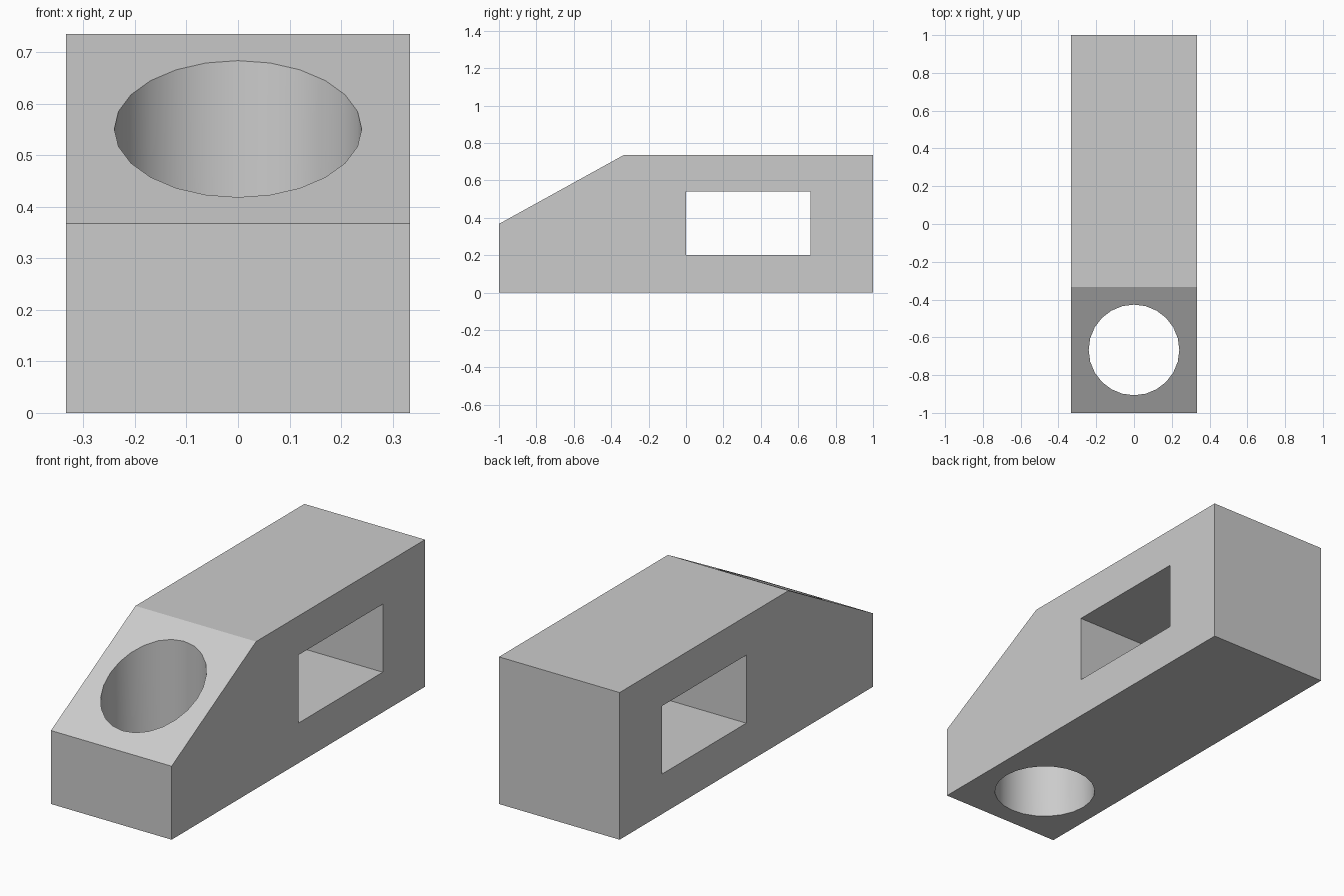
import bpy
import bmesh
import math

if "Cube" in bpy.data.objects:
    bpy.data.objects.remove(bpy.data.objects["Cube"], do_unlink=True)

grey = bpy.data.materials.new("plain grey")
grey.use_nodes = True
colour = (0.6, 0.6, 0.6, 1)
grey.diffuse_color = colour
grey.node_tree.nodes["Principled BSDF"].inputs["Base Color"].default_value = colour

HALF_WIDTH = 1 / 3


def extrude_profile(name, points, half_width):
    """Extrude a (y, z) outline symmetrically along x."""
    bm = bmesh.new()
    face = bm.faces.new([bm.verts.new((-half_width, y, z)) for y, z in points])
    result = bmesh.ops.extrude_face_region(bm, geom=[face])
    moved = [v for v in result["geom"] if isinstance(v, bmesh.types.BMVert)]
    bmesh.ops.translate(bm, verts=moved, vec=(2 * half_width, 0, 0))
    bmesh.ops.recalc_face_normals(bm, faces=bm.faces)
    mesh = bpy.data.meshes.new(name)
    bm.to_mesh(mesh)
    bm.free()
    mesh.materials.append(grey)
    obj = bpy.data.objects.new(name, mesh)
    bpy.context.collection.objects.link(obj)
    return obj


def cut(target, cutter):
    """Subtract the cutter from the target, then discard it."""
    cutter.hide_render = True
    bpy.ops.object.select_all(action="DESELECT")
    target.select_set(True)
    bpy.context.view_layer.objects.active = target
    mod = target.modifiers.new(cutter.name, "BOOLEAN")
    mod.operation = "DIFFERENCE"
    mod.solver = "EXACT"
    mod.object = cutter
    bpy.ops.object.modifier_apply(modifier=mod.name)
    bpy.data.objects.remove(cutter, do_unlink=True)


# Block with a sloped front
block = extrude_profile(
    "sloped_block",
    [(-1, 0), (1, 0), (1, 0.735), (-1 / 3, 0.735), (-1, 0.367)],
    HALF_WIDTH)

# Rectangular window through the sides
window = extrude_profile(
    "window_cutter",
    [(0, 0.2), (2 / 3, 0.2), (2 / 3, 0.54), (0, 0.54)],
    HALF_WIDTH + 0.2)
cut(block, window)

# Round vertical hole through the slope
bpy.ops.mesh.primitive_cylinder_add(
    vertices=24, radius=0.24, depth=2, location=(0, -2 / 3, 0.4))
hole = bpy.context.object
hole.name = "hole_cutter"
hole.data.materials.append(grey)
cut(block, hole)

# Smooth hole wall, crisp block edges
bpy.ops.object.shade_smooth_by_angle(angle=math.radians(25))
